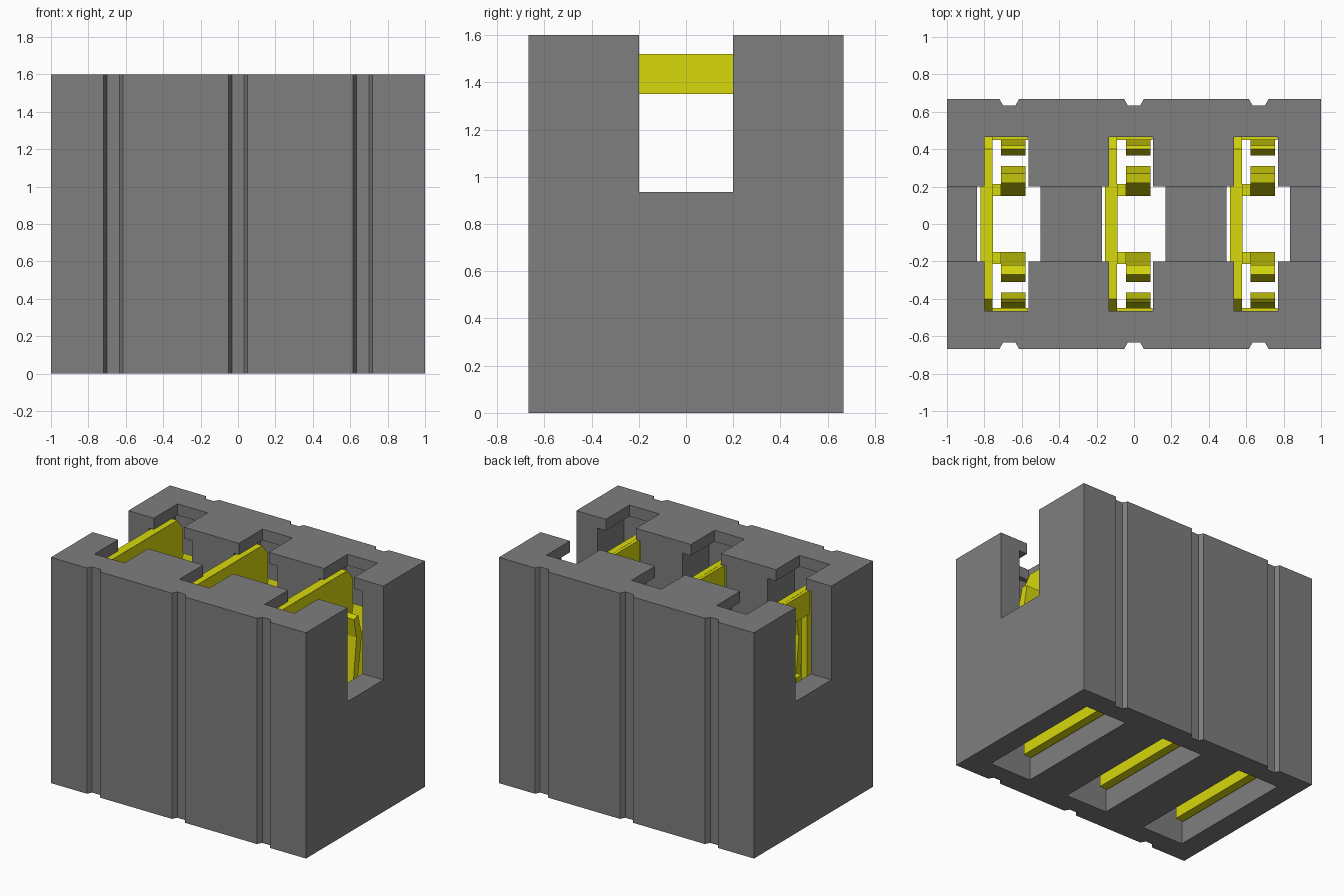
import bpy
import bmesh

cube = bpy.data.objects.get("Cube")
if cube:
    bpy.data.objects.remove(cube, do_unlink=True)


def material(name, rgb):
    m = bpy.data.materials.new(name)
    m.use_nodes = True
    m.diffuse_color = (*rgb, 1)
    m.node_tree.nodes["Principled BSDF"].inputs["Base Color"].default_value = (*rgb, 1)
    return m


GREY = material("housing grey", (0.21, 0.21, 0.21))
YELLOW = material("contact yellow", (0.69, 0.69, 0.004))


def prism(name, points, axis, lo, hi, mat):
    """Extrude a 2D outline: axis 'z' takes (x, y) points, axis 'x' takes (y, z)."""
    bm = bmesh.new()
    place = (lambda p: (p[0], p[1], lo)) if axis == "z" else (lambda p: (lo, p[0], p[1]))
    face = bm.faces.new([bm.verts.new(place(p)) for p in points])
    out = bmesh.ops.extrude_face_region(bm, geom=[face])
    verts = [v for v in out["geom"] if isinstance(v, bmesh.types.BMVert)]
    d = hi - lo
    bmesh.ops.translate(bm, verts=verts, vec=(0, 0, d) if axis == "z" else (d, 0, 0))
    bmesh.ops.recalc_face_normals(bm, faces=bm.faces[:])
    mesh = bpy.data.meshes.new(name)
    bm.to_mesh(mesh)
    bm.free()
    mesh.materials.append(mat)
    ob = bpy.data.objects.new(name, mesh)
    bpy.context.collection.objects.link(ob)
    return ob


def box(name, x0, x1, y0, y1, z0, z1, mat):
    return prism(name, [(x0, y0), (x1, y0), (x1, y1), (x0, y1)], "z", z0, z1, mat)


def cut(target, cutter):
    mod = target.modifiers.new("cut", "BOOLEAN")
    mod.operation = "DIFFERENCE"
    mod.solver = "EXACT"
    mod.object = cutter
    bpy.context.view_layer.objects.active = target
    bpy.ops.object.modifier_apply(modifier=mod.name)
    bpy.data.objects.remove(cutter, do_unlink=True)


CENTRES = (-0.667, 0.0, 0.667)

# Housing outline with three tapered grooves on the front and back
front = [(-1, -0.667)]
for c in CENTRES:
    front += [(c - 0.052, -0.667), (c - 0.033, -0.633), (c + 0.033, -0.633), (c + 0.052, -0.667)]
front.append((1, -0.667))
back = [(x, -y) for x, y in reversed(front)]
housing = prism("housing", front + back, "z", 0, 1.6, GREY)

# Lengthwise slot, then a chamber and a narrower top mouth for each contact
cut(housing, box("slot_cutter", -1.1, 1.1, -0.2, 0.2, 0.935, 1.7, GREY))
for c in CENTRES:
    cut(housing, box("chamber_cutter", c - 0.172, c + 0.168, -0.5, 0.5, -0.1, 1.52, GREY))
    cut(housing, box("mouth_cutter", c - 0.133, c + 0.102, -0.465, 0.465, 1.4, 1.7, GREY))

# Spring finger side profiles, for the +y half
OUTER = [(0.465, 0.3), (0.435, 0.3), (0.365, 1.15), (0.40, 1.3), (0.42, 1.28), (0.405, 1.15)]
INNER = [(0.15, 0.3), (0.18, 0.3), (0.31, 1.15), (0.27, 1.3), (0.22, 1.29), (0.25, 1.15)]

for i, c in enumerate(CENTRES, 1):
    # Backing plate: arch with bevelled shoulders
    arch = [(-0.465, 0.4), (-0.465, 1.44), (-0.4, 1.52), (0.4, 1.52), (0.465, 1.44), (0.465, 0.4),
            (0.215, 0.4), (0.215, 1.35), (-0.215, 1.35), (-0.215, 0.4)]
    prism(f"contact_plate_{i}", arch, "x", c - 0.133, c - 0.09, YELLOW)
    box(f"contact_bridge_{i}", c - 0.155, c - 0.088, -0.215, 0.215, 1.352, 1.519, YELLOW)
    box(f"contact_base_{i}", c - 0.155, c - 0.09, -0.465, 0.465, 0.15, 0.6, YELLOW)

    # Forked springs at both ends, with the webs that join them to the plate
    for side, s in (("back", 1), ("front", -1)):
        for kind, prof in (("outer", OUTER), ("inner", INNER)):
            prism(f"{side}_{kind}_finger_{i}", [(y * s, z) for y, z in prof], "x",
                  c - 0.043, c + 0.087, YELLOW)
        for kind, x1, ya, yb in (("outer", 0.1, 0.45, 0.464), ("inner", -0.043, 0.15, 0.215)):
            y0, y1 = sorted((ya * s, yb * s))
            box(f"{side}_{kind}_web_{i}", c - 0.09, c + x1, y0, y1, 0.3, 0.9, YELLOW)
